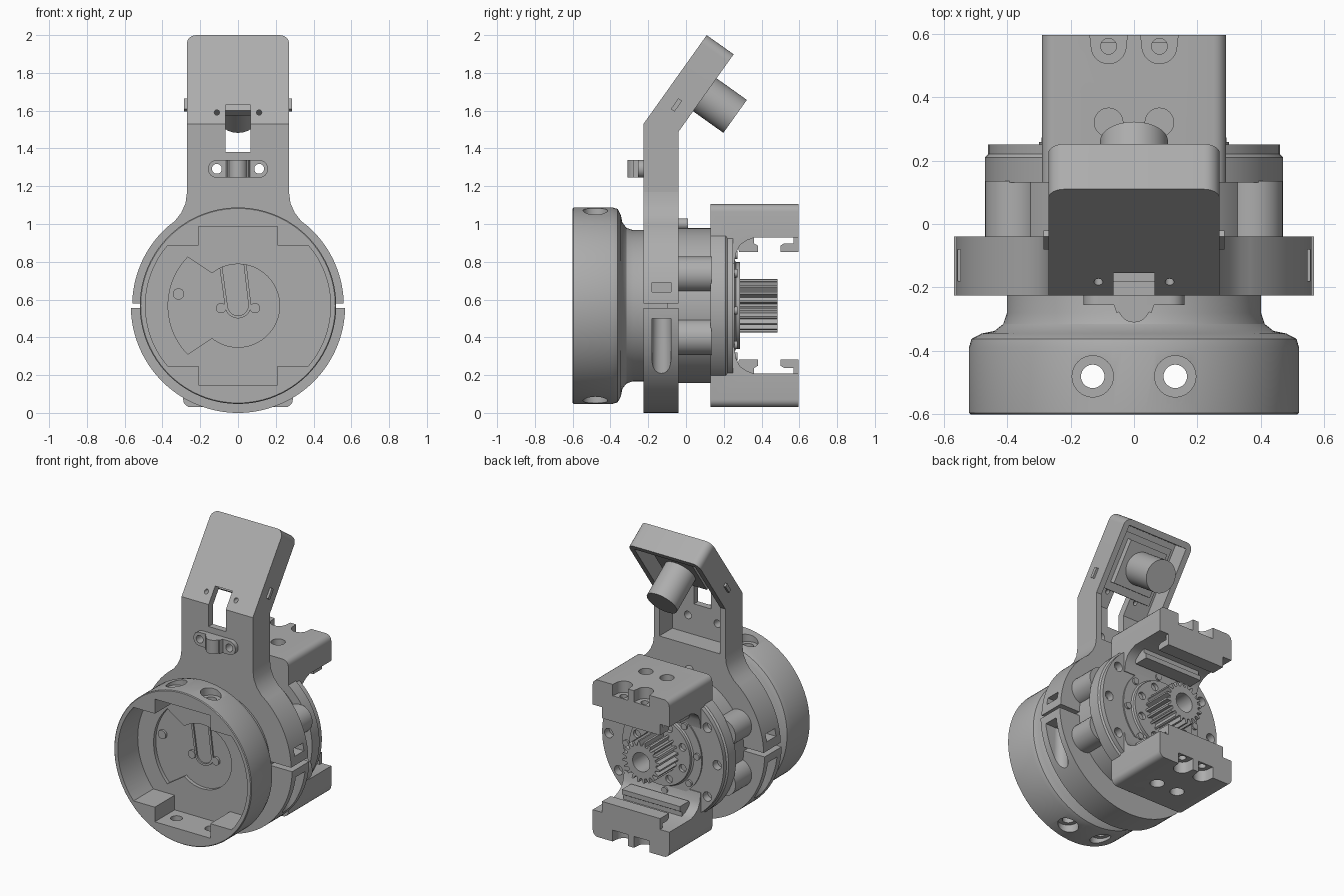
import bpy, bmesh
from math import sin, cos, pi, radians, atan2, sqrt
from mathutils import Vector

if "Cube" in bpy.data.objects:
    bpy.data.objects.remove(bpy.data.objects["Cube"])

C = 0.5675  # height of the main axis
grey = bpy.data.materials.new("plain grey")
grey.use_nodes = True
GREY = (0.42, 0.42, 0.42, 1)
grey.diffuse_color = GREY
grey.node_tree.nodes["Principled BSDF"].inputs["Base Color"].default_value = GREY
parts = []


def finish(bm, name):
    bmesh.ops.recalc_face_normals(bm, faces=bm.faces)
    mesh = bpy.data.meshes.new(name)
    bm.to_mesh(mesh)
    bm.free()
    mesh.materials.append(grey)
    ob = bpy.data.objects.new(name, mesh)
    bpy.context.collection.objects.link(ob)
    parts.append(ob)
    return ob


def prism(name, pts, lo, hi, axis):
    """Extrude a 2D outline along one world axis."""
    place = {"x": lambda a, b, d: (d, a, b), "y": lambda a, b, d: (a, d, b),
             "z": lambda a, b, d: (a, b, d)}[axis]
    bm = bmesh.new()
    low = [bm.verts.new(place(a, b, lo)) for a, b in pts]
    high = [bm.verts.new(place(a, b, hi)) for a, b in pts]
    bm.faces.new(low)
    bm.faces.new(high)
    for i in range(len(pts)):
        j = (i + 1) % len(pts)
        bm.faces.new((low[i], low[j], high[j], high[i]))
    return finish(bm, name)


def arc(cx, cy, r, start, end, n=24):
    steps = [radians(start + (end - start) * i / n) for i in range(n + 1)]
    return [(cx + r * cos(t), cy + r * sin(t)) for t in steps]


def disc(name, a, b, r, lo, hi, axis="y", n=32):
    return prism(name, arc(a, b, r, 0, 360, n)[:-1], lo, hi, axis)


def rect(a0, a1, b0, b1):
    return [(a0, b0), (a1, b0), (a1, b1), (a0, b1)]


def lathe(name, profile, n=96):
    """Turn a (radius, y) profile about the main axis."""
    bm = bmesh.new()
    vs = [bm.verts.new((r, y, C)) for r, y in profile]
    es = [bm.edges.new(p) for p in zip(vs, vs[1:])]
    bmesh.ops.spin(bm, geom=vs + es, cent=(0, 0, C), axis=(0, 1, 0),
                   angle=2 * pi, steps=n, use_duplicate=False)
    bmesh.ops.remove_doubles(bm, verts=bm.verts, dist=1e-5)
    return finish(bm, name)


def cut(target, *cutters):
    for cutter in cutters:
        mod = target.modifiers.new("cut", "BOOLEAN")
        mod.operation, mod.solver, mod.object = "DIFFERENCE", "EXACT", cutter
        dg = bpy.context.evaluated_depsgraph_get()
        mesh = bpy.data.meshes.new_from_object(target.evaluated_get(dg))
        target.modifiers.clear()
        target.data = mesh
        parts.remove(cutter)
        bpy.data.objects.remove(cutter)


# Front cup with rounded shoulder and neck
cup = lathe("front_cup", [(0, -.6), (.515, -.6), (.52, -.595), (.52, -.39), (.512, -.362),
                          (.48, -.345), (.44, -.337), (.412, -.315), (.4, -.28), (.4, -.1), (0, -.1)])
a = math_a = atan2(.32, sqrt(.49 ** 2 - .32 ** 2)) * 180 / pi
right = [(.21, -.42), (.21, -.32)] + arc(0, 0, .49, -a, a) + [(.21, .32), (.21, .42)]
cavity = [(x, C + z) for x, z in right + [(-x, -z) for x, z in right]]
cut(cup, prism("cavity", cavity, -.7, -.385, "y"))
cut(cup, disc("floor_recess", 0, C, .22, -.45, -.36, n=64),
    prism("side_recess", arc(0, C, .37, 136, 224) + [(-.12, C - .16), (-.12, C + .16)],
          -.45, -.36, "y"))
for x in (-.13, .13):
    cut(cup, disc("bolt_hole", x, -.48, .037, -.2, 1.4, "z"),
        disc("top_bore", x, -.48, .065, 1.03, 1.4, "z"),
        disc("bottom_bore", x, -.48, .065, -.2, .105, "z"))
for x in (-.09, .09):
    disc("floor_screw", x, .555, .027, -.375, -.35, n=20)
disc("side_screw", -.315, .63, .03, -.375, -.35, n=20)

# Looped groove edge on the cup floor
loop = [(-.1, .785)] + arc(0, .57, .07, 180, 360, 12) + [(.045, .785)]
inner = [(.03, .785)] + arc(0, .57, .055, 360, 180, 12) + [(-.085, .785)]
prism("floor_loop", loop + inner, -.37, -.355, "y")

# Split clamp ring, the upper half flowing into the arm
fillet = [(.335, 1.015), (.30, 1.06), (.278, 1.11), (.27, 1.17)]
upper = [p for p in arc(0, C, .56, 1.3, 49, 32)] + fillet
upper += [(-x, z) for x, z in reversed(upper)]
clamp_top = prism("clamp_upper", upper, -.225, -.04, "y")
clamp_low = prism("clamp_lower", arc(0, C, .5675, 181.3, 358.7, 64), -.225, -.04, "y")
for s in (-1, 1):
    lo, hi = sorted((s * .47, s * .7))
    cut(clamp_top, prism("nut_pocket", rect(-.18, -.08, .64, .69), lo, hi, "x"))
    lo, hi = sorted((s * .49, s * .7))
    cut(clamp_low, prism("screw_slot", rect(-.18, -.08, .2, .5), lo, hi, "x"),
        disc("screw_bore", s * .49, -.13, .05, -.1, .499, "z"))


# Bent camera arm: t runs up the tilted panel, n runs through it to the rear
def tilt(t, n):
    return (-.225 + .58 * t + .814 * n, 1.53 + .814 * t - .58 * n)


def tilted_rect(t0, t1, n0, n1):
    return [tilt(t, n) for t, n in rect(t0, t1, n0, n1)]


arm = prism("camera_arm", [(-.225, 1.17), (-.225, 1.53), tilt(.577, 0), tilt(.577, .175),
                           (-.04, 1.488), (-.04, 1.17)], -.27, .27, "x")
bm = bmesh.new()
bm.from_mesh(arm.data)
corners = [e for e in bm.edges if all(v.co.z > 1.85 for v in e.verts)
           and abs(e.verts[0].co.x - e.verts[1].co.x) < .01]
bmesh.ops.bevel(bm, geom=corners, offset=.05, segments=6, profile=.5, affect="EDGES")
bm.to_mesh(arm.data)
bm.free()
cut(arm, prism("arm_pocket", [(-.18, 1.16), (-.18, 1.507), tilt(.537, .05), tilt(.537, .25),
                              tilt(.1, .25), (.036, 1.16)], -.23, .23, "x"),
    prism("arm_window", rect(-.065, .065, 1.38, 1.63), -.4, .0, "y"))

# Cable clip on the arm
stadium = arc(.112, 1.292, .047, -90, 90, 12) + arc(-.112, 1.292, .047, 90, 270, 12)
clip = prism("cable_clip", stadium, -.255, -.224, "y")
strap = [(-.065, -.25), (-.055, -.28)] + arc(0, -.26, .05, 200, 340, 12) + [(.055, -.28), (.065, -.25)]
prism("clip_strap", strap, 1.245, 1.339, "z")
for x in (-.112, .112):
    cut(clip, disc("clip_hole", x, 1.292, .026, -.4, .1))
    cut(arm, disc("arm_hole", x, 1.292, .026, -.4, -.1),
        disc("pin_hole", x, 1.59, .014, -.4, -.11, n=16))
prism("left_tab", tilted_rect(.148, .218, .072, .096), .26, .285, "x")
prism("right_tab", tilted_rect(.148, .218, .072, .096), -.285, -.26, "x")

# Camera board, housing and lens barrel
prism("camera_board", tilted_rect(.12, .5, .045, .09), -.19, .19, "x")
prism("camera_housing", tilted_rect(.17, .46, .08, .13), -.145, .145, "x")
lens = disc("camera_lens", 0, 0, .107, 0, .27, "z", 48)
y, z = tilt(.314, .102)
turn = Vector((0, .814, -.58)).to_track_quat("Z", "Y").to_matrix()
for v in lens.data.vertices:
    v.co = turn @ v.co + Vector((0, y, z))

# Gearbox body with side lobes
lathe("gearbox_body", [(0, -.1), (.41, -.1), (.41, .14), (0, .14)])
for i, ang in enumerate((24, 156, 204, 336)):
    t = radians(ang)
    disc("body_lobe", .41 * cos(t), C + .41 * sin(t), .095, -.045, .135)
disc("clamp_screw", 0, 1.0, .03, -.05, .01, n=20)

# Rear flange and the two jaw blocks
flange = lathe("rear_flange", [(0, .13), (.47, .13), (.47, .21), (.46, .22), (.46, .25), (0, .25)])
for ang in (0, 35, 145, 180, 215, 325):
    t = radians(ang)
    cut(flange, disc("flange_hole", .41 * cos(t), C + .41 * sin(t), .032, .2, .3, n=20))
for s, side in ((1, "upper"), (-1, "lower")):
    def up(pts):
        return [(a, C + s * b) for a, b in pts]

    jaw = prism(side + "_jaw", up([(.13, .22), (.13, .5375), (.595, .5375), (.595, .36), (.36, .36),
                                   (.32, .345), (.285, .32), (.265, .28), (.255, .22)]),
                -.29, .29, "x")
    bm = bmesh.new()
    bm.from_mesh(jaw.data)
    edge = [e for e in bm.edges if all(abs(v.co.z - C) > .53 for v in e.verts)
            and abs(e.verts[0].co.x - e.verts[1].co.x) < .01]
    bmesh.ops.bevel(bm, geom=edge, offset=.04, segments=5, profile=.5, affect="EDGES")
    bm.to_mesh(jaw.data)
    bm.free()
    for x in (-.08, .08):
        lo, hi = sorted((C + s * .46, C + s * .7))
        notch = arc(x, .56, .055, 180, 360, 14) + [(x + .07, .7), (x - .07, .7)]
        cut(jaw, disc("jaw_bore", x, .32, .045, lo, hi, "z"),
            prism("end_notch", notch, lo, hi, "z"))
        lo, hi = sorted((C + s * .3, C + s * .5))
        cut(jaw, disc("jaw_hole", x, .56, .025, lo, hi, "z", 20))
    # Hooked rail bars under the jaw
    prism(side + "_rear_rail", up([(.27, .37), (.28, .285), (.38, .285), (.38, .318), (.36, .33),
                                   (.36, .37)]), -.22, .22, "x")
    prism(side + "_front_rail", up([(.595, .37), (.595, .285), (.5, .285), (.5, .318), (.52, .33),
                                    (.57, .33), (.57, .37)]), -.22, .22, "x")

# Output hub with screws and studs
hub = lathe("output_hub", [(0, .24), (.3, .24), (.3, .258), (.24, .258), (.23, .265), (.23, .285), (0, .285)])
for i in range(8):
    t = radians(22.5 + 45 * i)
    cut(hub, disc("hub_hole", .187 * cos(t), C + .187 * sin(t), .026, .262, .4, n=20))
    disc("hub_stud", .27 * cos(t + .3), C + .27 * sin(t + .3), .022, .25, .272, n=16)

# Pinion gear
teeth, outline = 20, []
for i in range(teeth):
    for f, r in ((0, .112), (.25, .112), (.42, .142), (.7, .142), (.87, .112)):
        t = 2 * pi * (i + f) / teeth
        outline.append((r * cos(t), C + r * sin(t)))
gear = prism("pinion_gear", outline, .28, .485, "y")
cut(gear, disc("gear_bore", 0, C, .065, .3, .6))

# Smooth curved surfaces, keep the edges crisp
bpy.ops.object.select_all(action="DESELECT")
for ob in parts:
    ob.select_set(True)
bpy.context.view_layer.objects.active = parts[0]
bpy.ops.object.shade_smooth_by_angle(angle=radians(30))
